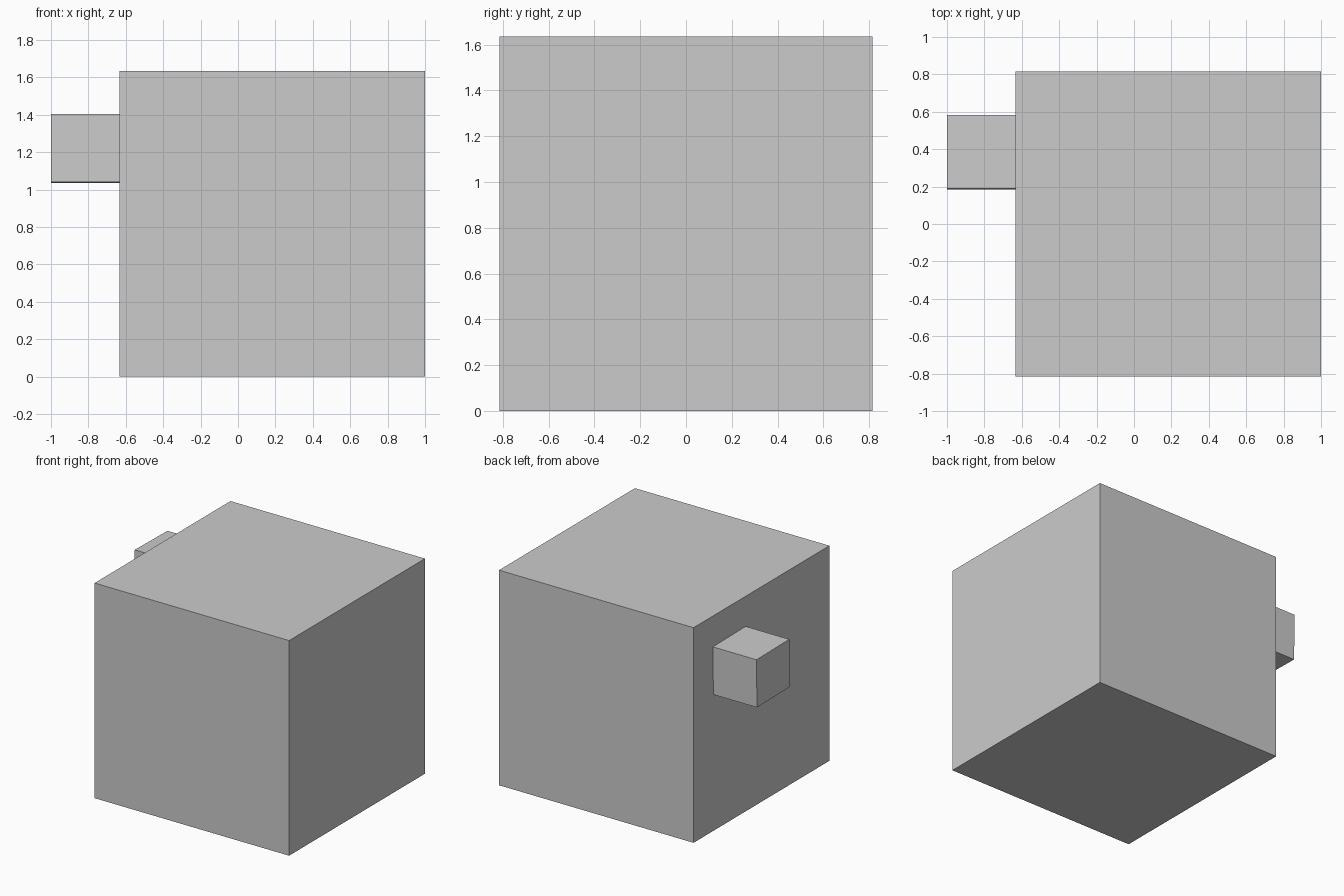
import bpy
import math

if "Cube" in bpy.data.objects:
    bpy.data.objects.remove(bpy.data.objects["Cube"])


def box(name, centre, size, tilt=0.0):
    """Axis-aligned box with an optional tilt about x."""
    bpy.ops.mesh.primitive_cube_add(size=1, location=centre,
                                    rotation=(math.radians(tilt), 0, 0))
    obj = bpy.context.object
    obj.name = name
    obj.scale = size
    return obj


# Large cube resting on the ground
box("main_block", (0.183, 0, 0.817), (1.634, 1.63, 1.634))

# Small, very slightly tilted block on the left side
box("side_block", (-0.815, 0.383, 1.22), (0.37, 0.393, 0.364), tilt=-0.8)
